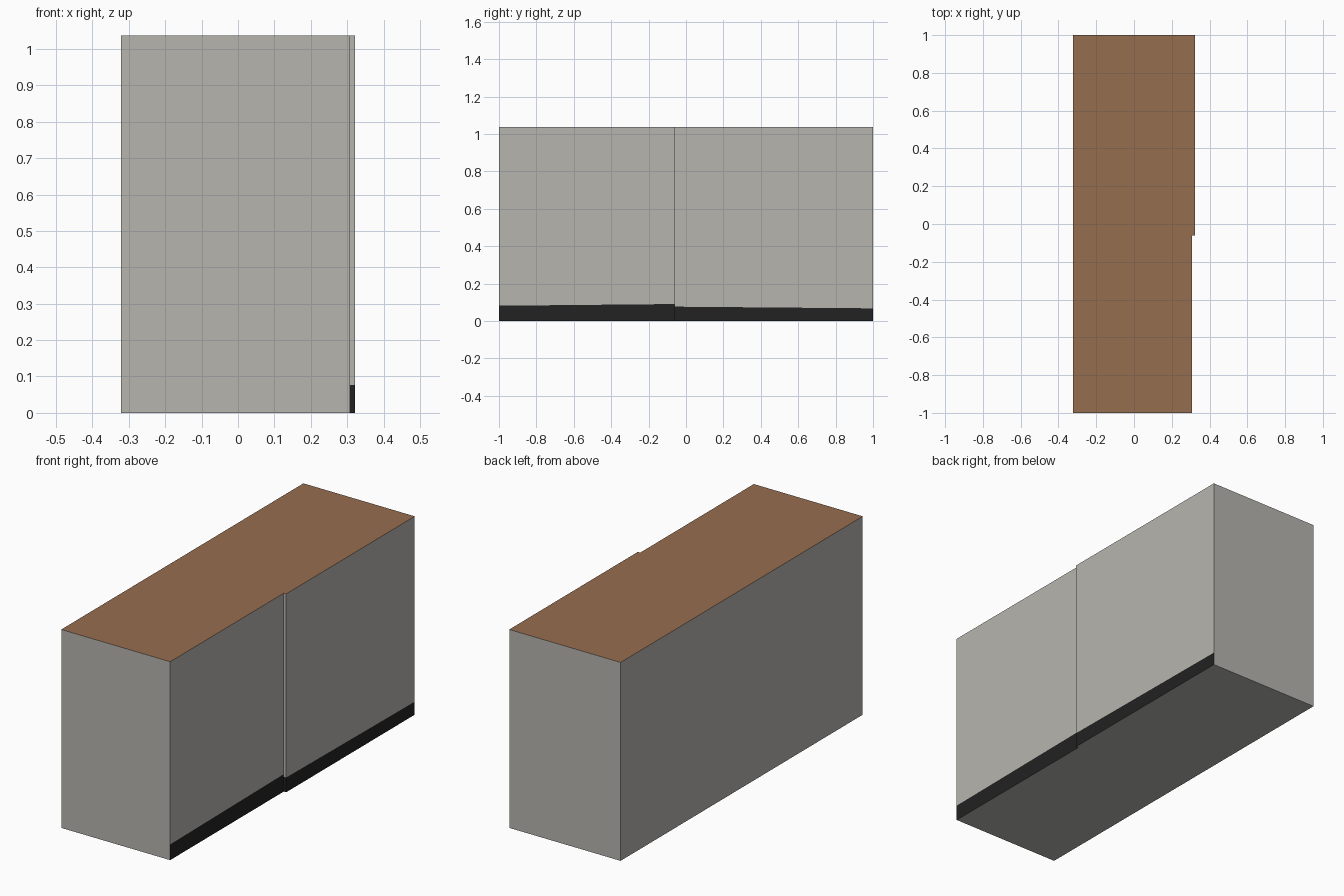
import bpy, bmesh

if "Cube" in bpy.data.objects:
    bpy.data.objects.remove(bpy.data.objects["Cube"])

H = 1.037  # overall height


def material(name, rgb):
    m = bpy.data.materials.new(name)
    m.diffuse_color = (*rgb, 1)
    m.use_nodes = True
    m.node_tree.nodes["Principled BSDF"].inputs["Base Color"].default_value = m.diffuse_color
    return m


# Outline seen from above: (x, y, band height at wall start, band height at wall end)
# Each entry starts a wall that runs to the next entry; 0 means no dark band.
OUTLINE = [
    (-0.322, -1.0, 0, 0),
    (0.308, -1.0, 0.082, 0.091),       # right side, recessed front half
    (0.308, -0.062, 0.077, 0.077),     # small step
    (0.322, -0.062, 0.077, 0.068),     # right side, rear half
    (0.322, 1.0, 0, 0),
    (-0.322, 1.0, 0, 0),
]

bm = bmesh.new()


def face(points, mat):
    f = bm.faces.new([bm.verts.new(p) for p in points])
    f.material_index = mat


# Walls, with the dark plinth band cut in along the right side
for i, (x0, y0, h0, h1) in enumerate(OUTLINE):
    x1, y1 = OUTLINE[(i + 1) % len(OUTLINE)][:2]
    if h0:
        face([(x0, y0, 0), (x1, y1, 0), (x1, y1, h1), (x0, y0, h0)], 2)
    face([(x0, y0, h0), (x1, y1, h1), (x1, y1, H), (x0, y0, H)], 0)

# Wooden top and grey underside
face([(p[0], p[1], H) for p in OUTLINE], 1)
face([(p[0], p[1], 0) for p in reversed(OUTLINE)], 0)
bmesh.ops.remove_doubles(bm, verts=bm.verts[:], dist=1e-5)

mesh = bpy.data.meshes.new("counter_block")
bm.to_mesh(mesh)
bm.free()
for m in (material("grey panel", (0.47, 0.46, 0.43)),
          material("brown wood top", (0.305, 0.153, 0.08)),
          material("dark plinth", (0.016, 0.016, 0.016))):
    mesh.materials.append(m)
bpy.context.collection.objects.link(bpy.data.objects.new("counter_block", mesh))
